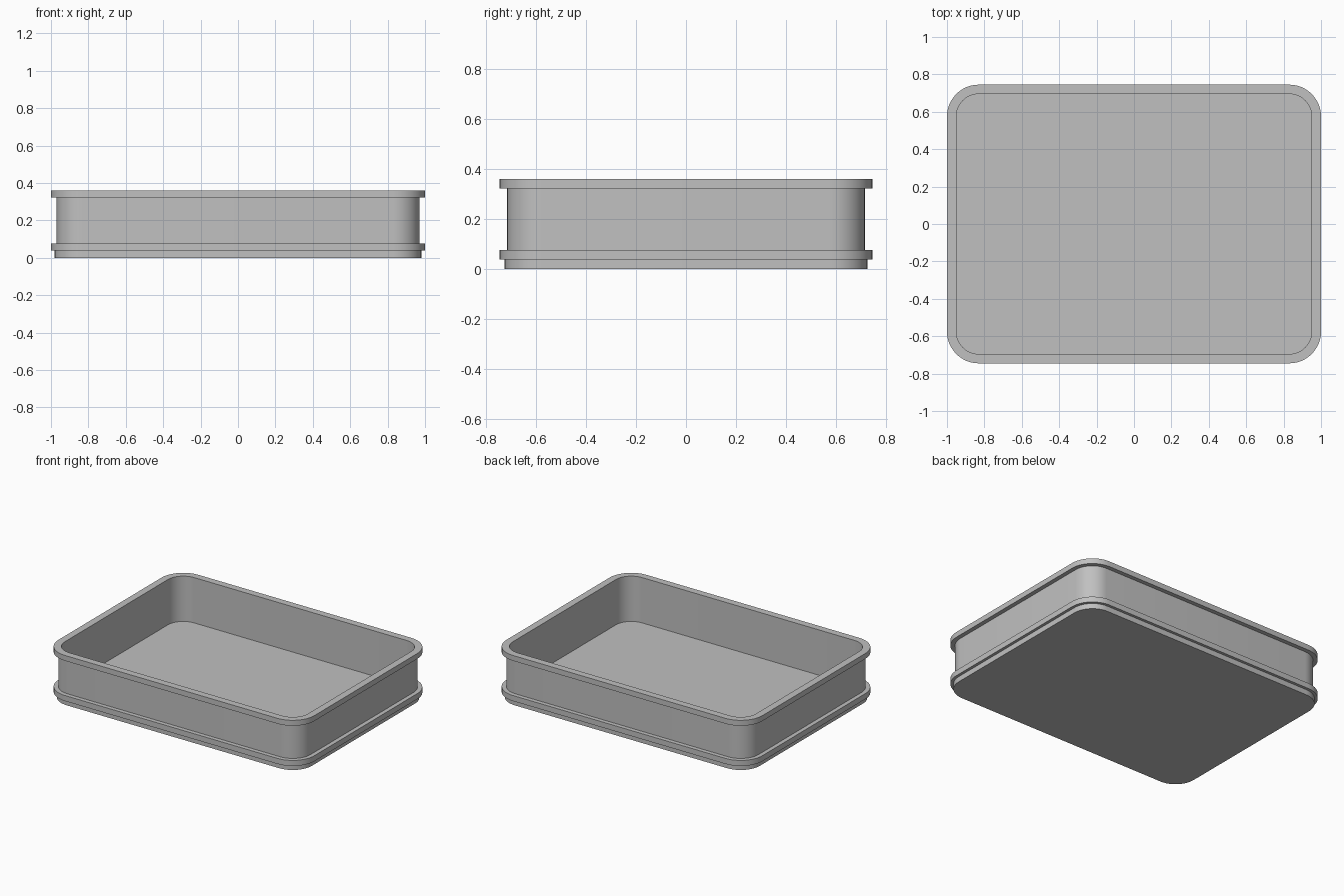
import bpy
import bmesh
import math

cube = bpy.data.objects.get("Cube")
if cube:
    bpy.data.objects.remove(cube, do_unlink=True)

HALF_X, HALF_Y, RADIUS, STEPS = 1.0, 0.745, 0.17, 12


def rounded_ring(bm, inset, z):
    """Rounded rectangle of vertices, offset inward from the outer outline."""
    r = RADIUS - inset
    ring = []
    for corner, (sx, sy) in enumerate([(1, 1), (-1, 1), (-1, -1), (1, -1)]):
        for i in range(STEPS + 1):
            a = math.pi / 2 * (corner + i / STEPS)
            ring.append(bm.verts.new((sx * (HALF_X - RADIUS) + r * math.cos(a),
                                      sy * (HALF_Y - RADIUS) + r * math.sin(a), z)))
    return ring


def loft(name, profile, material):
    """Skin rounded rings along an (inset, height) profile, capping both ends."""
    bm = bmesh.new()
    rings = [rounded_ring(bm, inset, z) for inset, z in profile]
    for low, high in zip(rings, rings[1:]):
        for i in range(len(low)):
            j = (i + 1) % len(low)
            bm.faces.new((low[i], low[j], high[j], high[i]))
    bm.faces.new(rings[0][::-1])
    bm.faces.new(rings[-1])
    bmesh.ops.recalc_face_normals(bm, faces=bm.faces)
    mesh = bpy.data.meshes.new(name)
    bm.to_mesh(mesh)
    bm.free()
    mesh.materials.append(material)
    obj = bpy.data.objects.new(name, mesh)
    bpy.context.collection.objects.link(obj)
    bpy.ops.object.select_all(action="DESELECT")
    obj.select_set(True)
    bpy.context.view_layer.objects.active = obj
    bpy.ops.object.shade_smooth_by_angle(angle=math.radians(30))
    return obj


# Plain grey plastic
grey = bpy.data.materials.new("grey")
grey.use_nodes = True
color = (0.53, 0.53, 0.53, 1)
grey.diffuse_color = color
grey.node_tree.nodes["Principled BSDF"].inputs["Base Color"].default_value = color

# Open tray: foot, lower band, recessed wall, top rim, then inside wall and floor
loft("tray", [
    (0.02, 0.0), (0.02, 0.038),
    (0.0, 0.038), (0.0, 0.077),
    (0.03, 0.077), (0.03, 0.322),
    (0.0, 0.322), (0.0, 0.36),
    (0.05, 0.36), (0.05, 0.04),
], grey)
